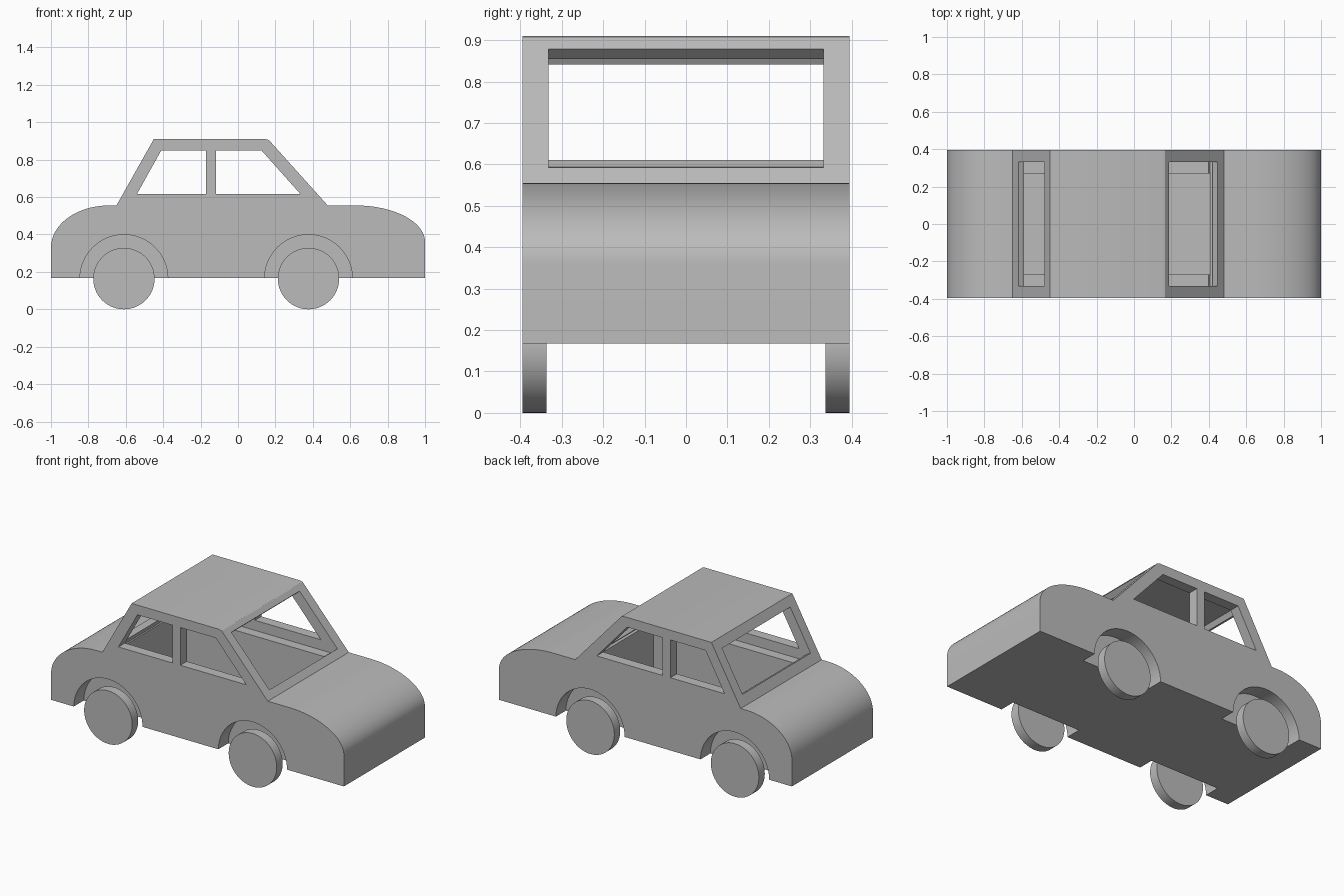
import bpy, bmesh, math

cube = bpy.data.objects.get("Cube")
if cube:
    bpy.data.objects.remove(cube, do_unlink=True)

HALF = 0.395          # half width of the car
AXLES = (-0.61, 0.377)
AXLE_Z = 0.164

grey = bpy.data.materials.new("plain_grey")
grey.use_nodes = True
grey.diffuse_color = (0.5, 0.5, 0.5, 1)
grey.node_tree.nodes["Principled BSDF"].inputs["Base Color"].default_value = (0.5, 0.5, 0.5, 1)


def prism(name, profile, y0, y1):
    """Extrude an x-z outline from y0 to y1."""
    bm = bmesh.new()
    face = bm.faces.new([bm.verts.new((x, y0, z)) for x, z in profile])
    grown = bmesh.ops.extrude_face_region(bm, geom=[face])["geom"]
    moved = [v for v in grown if isinstance(v, bmesh.types.BMVert)]
    bmesh.ops.translate(bm, verts=moved, vec=(0, y1 - y0, 0))
    bmesh.ops.recalc_face_normals(bm, faces=bm.faces)
    mesh = bpy.data.meshes.new(name)
    bm.to_mesh(mesh)
    bm.free()
    mesh.materials.append(grey)
    obj = bpy.data.objects.new(name, mesh)
    bpy.context.collection.objects.link(obj)
    return obj


def arc(cx, cz, rx, rz, start, end, steps):
    angles = [math.radians(start + (end - start) * i / steps) for i in range(steps + 1)]
    return [(cx + rx * math.cos(a), cz + rz * math.sin(a)) for a in angles]


def activate(obj):
    bpy.ops.object.select_all(action="DESELECT")
    obj.select_set(True)
    bpy.context.view_layer.objects.active = obj


def cut(target, profile, y0, y1):
    """Subtract a prism from the target and discard the cutter."""
    cutter = prism("cutter", profile, y0, y1)
    cutter.hide_render = True
    mod = target.modifiers.new("cut", "BOOLEAN")
    mod.operation = "DIFFERENCE"
    mod.solver = "EXACT"
    mod.object = cutter
    activate(target)
    bpy.ops.object.modifier_apply(modifier=mod.name)
    bpy.data.objects.remove(cutter, do_unlink=True)


def slanted_opening(low, high, z0, z1, side):
    """Outline cutting squarely through a sloping screen between two heights."""
    dx, dz = high[0] - low[0], high[1] - low[1]
    length = math.hypot(dx, dz)
    nx, nz = side * dz / length, -side * dx / length
    ends = [(low[0] + dx * (z - low[1]) / dz, z) for z in (z0, z1)]
    outer = [(x + nx * 0.03, z + nz * 0.03) for x, z in ends]
    inner = [(x - nx * 0.06, z - nz * 0.06) for x, z in reversed(ends)]
    return outer + inner


# Body outline: nose, windscreen, roof, rear screen, tail
screen_low, screen_high = (0.48, 0.555), (0.165, 0.905)
rear_low, rear_high = (-0.65, 0.555), (-0.45, 0.91)
outline = [(-1, 0.168), (1, 0.168)]
outline += arc(0.63, 0.36, 0.37, 0.195, 0, 90, 24)
outline += [screen_low, screen_high, (0.145, 0.91), rear_high, rear_low]
outline += arc(-0.69, 0.33, 0.31, 0.225, 90, 180, 24)
body = prism("body", outline, -HALF, HALF)

# Cabin hollow, wider above the waistline ledge
cut(body, [(-0.61, 0.555), (0.43, 0.555), (0.147, 0.87), (-0.433, 0.87)], -0.332, 0.332)
cut(body, [(-0.6, 0.2), (0.41, 0.2), (0.41, 0.56), (-0.6, 0.56)], -0.27, 0.27)

# Front and rear screen openings
cut(body, slanted_opening(screen_low, screen_high, 0.592, 0.879, 1), -0.332, 0.332)
cut(body, slanted_opening(rear_low, rear_high, 0.611, 0.858, -1), -0.332, 0.332)

# Side windows
cut(body, [(-0.54, 0.617), (-0.17, 0.617), (-0.17, 0.85), (-0.41, 0.85)], -0.5, 0.5)
cut(body, [(-0.117, 0.617), (0.333, 0.617), (0.125, 0.85), (-0.117, 0.85)], -0.5, 0.5)

# Wheel arches and wheels on both sides
for x, end in zip(AXLES, ("rear", "front")):
    for s, side in ((-1, "right"), (1, "left")):
        cut(body, arc(x, AXLE_Z, 0.235, 0.235, 0, 360, 64)[:-1], s * 0.298, s * 0.5)
        wheel = prism(f"{end}_{side}_wheel",
                      arc(x, AXLE_Z, 0.164, 0.164, 0, 360, 64)[:-1], s * 0.337, s * HALF)
        activate(wheel)
        bpy.ops.object.shade_smooth_by_angle(angle=math.radians(30))

activate(body)
bpy.ops.object.shade_smooth_by_angle(angle=math.radians(20))
